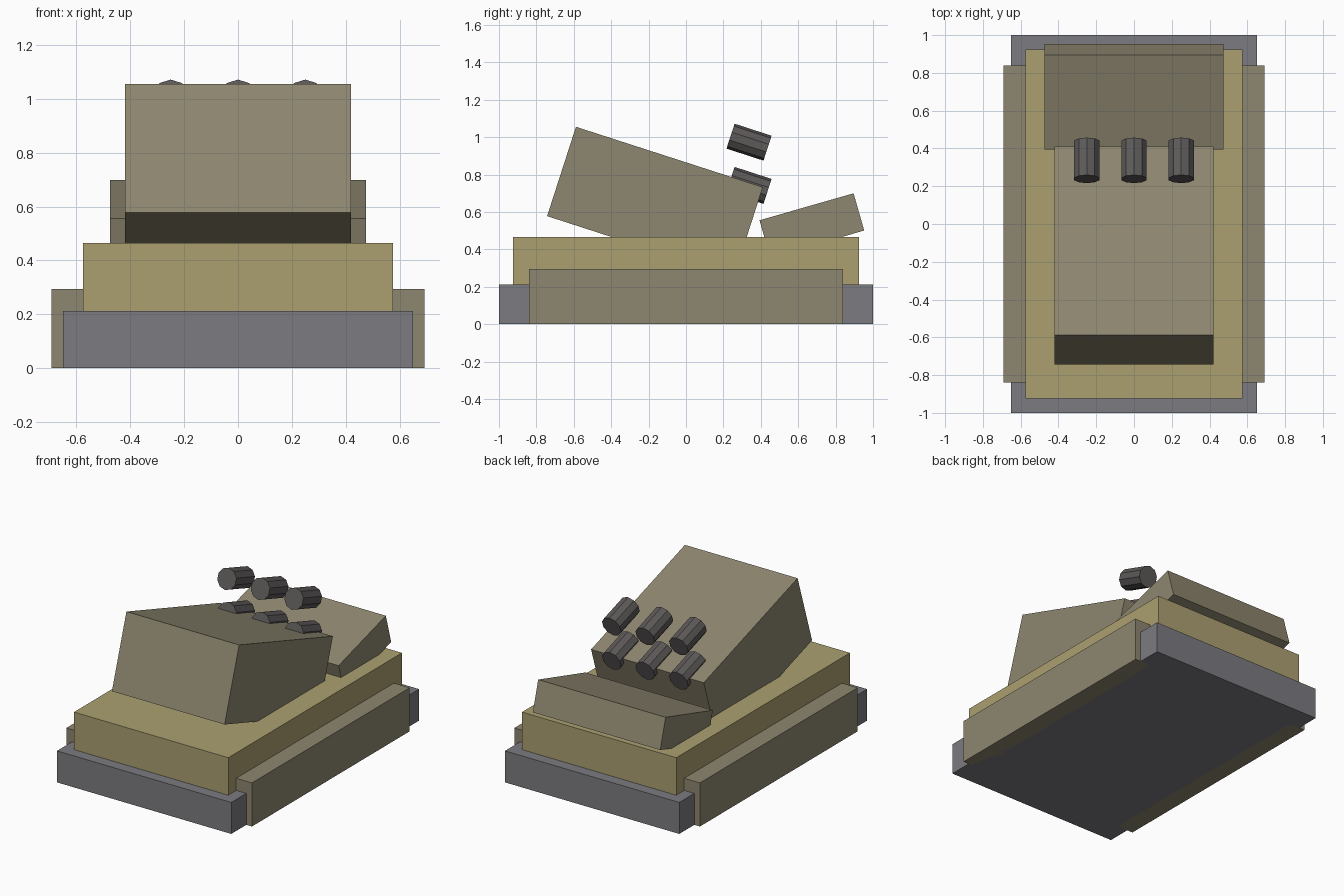
import bpy
from math import radians

if "Cube" in bpy.data.objects:
    bpy.data.objects.remove(bpy.data.objects["Cube"])


def material(name, rgb):
    m = bpy.data.materials.new(name)
    m.diffuse_color = (*rgb, 1)
    m.use_nodes = True
    m.node_tree.nodes["Principled BSDF"].inputs["Base Color"].default_value = m.diffuse_color
    return m


STEEL = material("steel", (0.20, 0.20, 0.22))
SAND = material("sand", (0.41, 0.35, 0.165))
OLIVE = material("olive", (0.27, 0.24, 0.16))
DARK = material("dark_metal", (0.11, 0.10, 0.10))


def box(name, size, loc, mat, tilt=0):
    bpy.ops.mesh.primitive_cube_add(size=1, location=loc,
                                    rotation=(radians(tilt), 0, 0))
    o = bpy.context.object
    o.name = name
    o.scale = size
    bpy.ops.object.transform_apply(location=False, rotation=False, scale=True)
    o.data.materials.append(mat)
    return o


# Chassis and the stepped hull on top
box("chassis", (1.30, 2.0, 0.212), (0, 0, 0.106), STEEL)
box("hull", (1.15, 1.85, 0.265), (0, 0, 0.3325), SAND)

# Side skirts
for side, s in (("left", -1), ("right", 1)):
    box(side + "_skirt", (0.12, 1.68, 0.294), (s * 0.632, 0, 0.147), OLIVE)

# Large raised box and the small rear box, tilted opposite ways
box("raised_box", (0.84, 1.05, 0.502), (0, -0.166, 0.655), OLIVE, -17.9)
box("rear_box", (0.95, 0.523, 0.207), (0, 0.673, 0.528), OLIVE, 16)

# Two rows of three ten-sided tubes, parallel to the raised box
for row, z in (("lower", 0.742), ("upper", 0.973)):
    for i, x in enumerate((-0.25, 0, 0.25)):
        bpy.ops.mesh.primitive_cylinder_add(
            vertices=10, radius=0.07, depth=0.208, location=(x, 0.337, z),
            rotation=(radians(72), 0, 0))
        tube = bpy.context.object
        tube.name = f"{row}_tube_{i + 1}"
        tube.data.materials.append(DARK)
